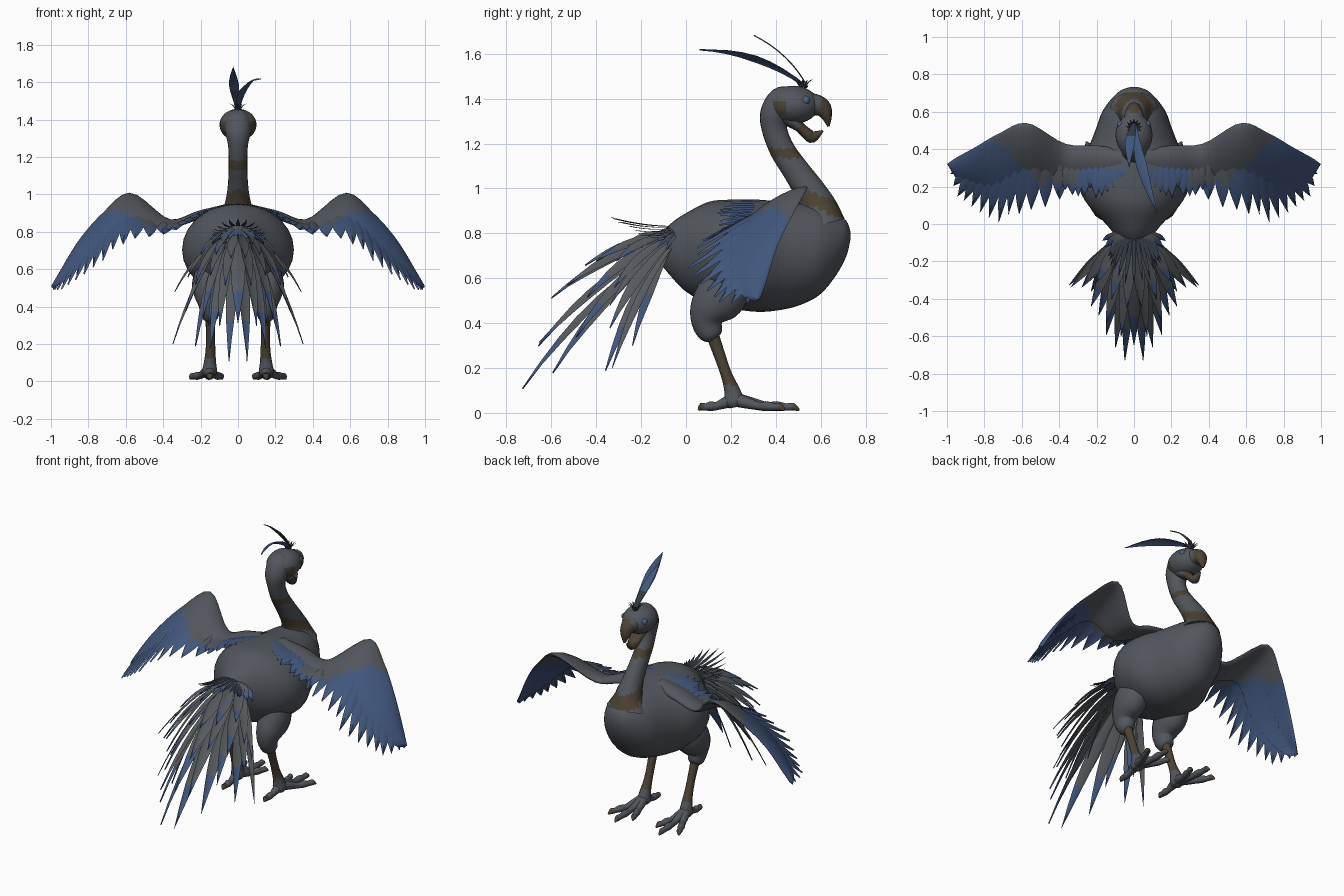
import bpy, bmesh, math, random
from mathutils import Vector as V

random.seed(4)
old = bpy.data.objects.get("Cube")
if old:
    bpy.data.objects.remove(old)


def material(name, rgb):
    m = bpy.data.materials.new(name)
    m.use_nodes = True
    m.diffuse_color = (*rgb, 1)
    bsdf = m.node_tree.nodes["Principled BSDF"]
    bsdf.inputs["Base Color"].default_value = (*rgb, 1)
    bsdf.inputs["Roughness"].default_value = 0.8
    return m


GRAY = material("slate gray", (.085, .093, .108))
BLUE = material("feather blue", (.054, .095, .205))
BROWN = material("dull brown", (.075, .055, .035))
DARK = material("dark feather", (.035, .042, .055))
QUILL = material("quill gray", (.098, .106, .116))
EYE = material("eye blue", (.07, .125, .26))


def finish(name, bm, mats, rule=None, mirror=False, fix=True):
    if fix:
        bmesh.ops.recalc_face_normals(bm, faces=bm.faces)
    for f in bm.faces:
        f.smooth = True
        if rule:
            f.material_index = rule(f.calc_center_median())
    me = bpy.data.meshes.new(name)
    bm.to_mesh(me)
    bm.free()
    for m in mats:
        me.materials.append(m)
    me.set_sharp_from_angle(angle=math.radians(45))
    ob = bpy.data.objects.new(name, me)
    bpy.context.collection.objects.link(ob)
    if mirror:
        ob.modifiers.new("Mirror", "MIRROR").use_mirror_merge = False


def sample(rows, u):
    """Smooth interpolation through table rows, u from 0 to 1."""
    n = len(rows) - 1
    s = min(max(u, 0), 1) * n
    i = min(int(s), n - 1)
    t = s - i
    p = [rows[min(max(i + k, 0), n)] for k in (-1, 0, 1, 2)]
    return [b + .5 * t * (c - a + t * (2*a - 5*b + 4*c - d + t * (3*(b - c) + d - a)))
            for a, b, c, d in zip(*p)]


def skin(bm, rings):
    """Join rings of points into a closed tube."""
    loops = [[bm.verts.new(p) for p in r] for r in rings]
    n = len(loops[0])
    for a, b in zip(loops, loops[1:]):
        for i in range(n):
            bm.faces.new((a[i], a[(i+1) % n], b[(i+1) % n], b[i]))
    bm.faces.new(loops[0])
    bm.faces.new(loops[-1])


def tube(bm, rows, steps=4, segs=16):
    """Rows are x, y, z, radius in the bend plane, radius across."""
    count = (len(rows) - 1) * steps
    pts = [sample(rows, i / count) for i in range(count + 1)]
    rings = []
    for i, p in enumerate(pts):
        d = V(pts[min(i+1, count)][:3]) - V(pts[max(i-1, 0)][:3])
        side = V((d.y, -d.x, 0)) if abs(d.x) > abs(d.y) else V((1, -d.x / (d.y or 1), 0))
        if abs(d.z) > 2 * abs(d.x):
            side = V((1, 0, 0))
        side.normalize()
        up = d.cross(side).normalized()
        rings.append([V(p[:3]) + up * p[3] * math.cos(a) + side * p[4] * math.sin(a)
                      for a in (math.tau * k / segs for k in range(segs))])
    skin(bm, rings)


def feather(bm, base, ctrl, tip, width, side, blue_from=2.0, full=.45, steps=8):
    """A folded, pointed blade along a curve; its end takes the second colour."""
    side = side.normalized()
    rows = []
    lift = (tip - base).cross(side).normalized() * width * .1
    for i in range(steps + 1):
        t = i / steps
        c = base * (1-t)**2 + ctrl * 2*t*(1-t) + tip * t*t
        w = width * (.35 + .65 * t / full if t < full else max(.02, 1 - ((t-full)/(1-full))**1.6)) / 2
        rows.append([bm.verts.new(p) for p in (c - side*w, c + lift, c + side*w)])
    for i, (a, b) in enumerate(zip(rows, rows[1:])):
        for k in (0, 1):
            f = bm.faces.new((a[k], a[k+1], b[k+1], b[k]))
            f.material_index = int((i + .5) / steps > blue_from)


# Body: rows are y, bottom, top, half width
bm = bmesh.new()
sections = [(-.11, .66, .80, .04), (-.06, .60, .85, .10), (0, .54, .89, .15), (.1, .485, .94, .245),
            (.2, .465, .95, .295), (.32, .45, .95, .29), (.43, .46, .94, .235),
            (.52, .485, .935, .20), (.6, .53, .92, .17), (.67, .615, .885, .12),
            (.715, .70, .855, .07), (.732, .77, .81, .02)]
rings = []
for i in range(45):
    y, lo, hi, w = sample(sections, i / 44)
    rings.append([V((w * math.cos(a), y, (lo+hi)/2 + (hi-lo)/2 * math.sin(a)))
                  for a in (math.tau * k / 28 for k in range(28))])
skin(bm, rings)
finish("body", bm, [GRAY])

# Neck with two brown bands
bm = bmesh.new()
tube(bm, [(0, .61, .84, .10, .13), (0, .59, .91, .085, .085), (0, .55, .99, .07, .062),
          (0, .49, 1.08, .06, .052), (0, .43, 1.17, .056, .05), (0, .395, 1.26, .056, .053),
          (0, .395, 1.33, .065, .068), (0, .43, 1.39, .065, .07), (0, .47, 1.40, .045, .05)], 6, 20)
finish("neck", bm, [GRAY, BROWN],
       lambda c: int(.915 < c.z + .4 * (c.y - .57) < .98 or 1.135 < c.z < 1.18))

# Head with brown cheek patches
bm = bmesh.new()
bmesh.ops.create_uvsphere(bm, u_segments=24, v_segments=16, radius=1)
for v in bm.verts:
    v.co = V((v.co.x * .099, .475 + v.co.y * .118, 1.372 + v.co.z * .085))
finish("head", bm, [GRAY, BROWN],
       lambda c: int(abs(c.x) > .05 and c.y < .44 and 1.32 < c.z < 1.385))

# Beak halves
bm = bmesh.new()
tube(bm, [(0, .50, 1.37, .063, .07), (0, .57, 1.372, .05, .055), (0, .608, 1.355, .042, .042),
          (0, .627, 1.32, .024, .03), (0, .635, 1.275, .005, .007)], 4, 14)
finish("upper_beak", bm, [GRAY, BROWN], lambda c: int(c.y > .60 or c.z < 1.325))
bm = bmesh.new()
tube(bm, [(0, .45, 1.32, .04, .06), (0, .505, 1.275, .024, .045), (0, .54, 1.243, .026, .038),
          (0, .565, 1.23, .026, .028), (0, .61, 1.257, .004, .006)], 4, 14)
finish("lower_beak", bm, [GRAY, BROWN], lambda c: int(c.y > .5))

# Eyes
bm = bmesh.new()
bmesh.ops.create_uvsphere(bm, u_segments=12, v_segments=8, radius=.02)
bmesh.ops.translate(bm, verts=bm.verts, vec=(.070, .532, 1.392))
finish("eyes", bm, [EYE], mirror=True)

# Crest: two long plumes and a tuft
bm = bmesh.new()
feather(bm, V((0, .54, 1.45)), V((.02, .32, 1.62)), V((.125, .06, 1.615)), .065, V((1, .25, .5)), 0)
feather(bm, V((0, .54, 1.45)), V((-.03, .46, 1.6)), V((-.025, .30, 1.68)), .055, V((1, 0, 0)), .4)
for i in range(12):
    a = math.tau * i / 12
    out = V((math.cos(a), math.sin(a), 0))
    base = V((0, .52, 1.44)) + out * .015
    feather(bm, base, base + V((0, 0, .03)), base + out * .03 + V((0, 0, .045)), .014,
            V((-out.y, out.x, 0)), steps=3)
finish("crest", bm, [DARK, BLUE], fix=False)

# Wing plan: x, leading y and z, trailing y and z
WING = [(.06, .40, .905, .22, .935), (.2, .42, .882, .17, .882), (.37, .43, .85, .155, .795),
        (.57, .54, 1.005, .125, .785), (.72, .485, .90, .05, .665), (.85, .41, .75, .09, .555),
        (.95, .355, .575, .19, .50), (.985, .33, .505, .31, .49)]


def wing_point(u, chord):
    x, ly, lz, ty, tz = sample(WING, u)
    return V((x, ly, lz)).lerp(V((x, ty, tz)), chord)


def wing_colour(c):
    return int(c.y < .22 + .92 * max(0, c.x - .5) or c.x > .78)


# Wing arm: thin cambered airfoil sections
bm = bmesh.new()
rings = []
for i in range(33):
    u = i / 32
    chord = wing_point(u, 1) - wing_point(u, 0)
    span = wing_point(min(u + .02, 1), .3) - wing_point(max(u - .02, 0), .3)
    normal = chord.cross(span).normalized()
    normal *= 1 if normal.z > 0 else -1
    ring = []
    for k in range(24):
        a = math.tau * k / 24
        f = (1 - math.cos(a)) / 2
        thick = .035 * (1 - .8 * u) * (1 - .75 * f) * math.sin(a)
        ring.append(wing_point(u, f * .66) + normal * (thick + .012 * math.sin(math.pi * f)))
    rings.append(ring)
skin(bm, rings)
finish("wing_arms", bm, [GRAY, BLUE], wing_colour, mirror=True)

# Flight feathers along the trailing edge and a shorter covert row above
bm = bmesh.new()
for i in range(19):
    u = .04 + .96 * i / 18
    lag = .14 * max(0, u - .35)
    root = wing_point(u - lag * 2, .3)
    tip = wing_point(u, 1.06 + random.uniform(-.06, .1) * (u < .9))
    across = wing_point(u - lag + .03, .7) - wing_point(u - lag - .03, .7)
    width = .066 + .022 * math.sin(math.pi * u)
    feather(bm, root, root.lerp(tip, .5) + V((0, 0, .012)), tip, width, across, full=.5)
for i in range(12):
    u = .01 + .3 * i / 11
    root, tip = wing_point(u, .4) + V((0, 0, .018)), wing_point(u, random.uniform(.85, 1.15))
    feather(bm, root, root.lerp(tip, .5) + V((0, 0, .015)), tip + V((0, 0, .008)), .055, V((1, 0, -.25)))
finish("flight_feathers", bm, [GRAY, BLUE],
       lambda c: 1 if c.x < .3 and c.y < .3 else wing_colour(c), mirror=True, fix=False)

# Tail: tip x, y, z, width and where the blue tip starts
TAIL = [(.05, -.73, .11, .07, .8), (.15, -.595, .18, .075, .75), (.23, -.36, .19, .07, .8),
        (.35, -.33, .20, .045, .9), (.10, -.66, .30, .07, .85), (.19, -.49, .34, .07, .75),
        (.28, -.34, .38, .065, .85), (.16, -.24, .30, .06, .6), (.07, -.60, .515, .07, .85),
        (.15, -.53, .57, .07, .85), (.23, -.44, .52, .07, .75), (.27, -.32, .56, .06, .85),
        (.04, -.45, .66, .07, .85), (.12, -.40, .68, .07, .8), (.20, -.31, .68, .065, .75),
        (.08, -.28, .74, .07, .7), (.14, -.20, .74, .065, .65), (.34, -.34, .48, .045, .85)]
bm = bmesh.new()
for x, y, z, width, blue in TAIL:
    for s in (-1, 1):
        tip = V((s * x, y, z))
        base = V((s * min(x * .3, .07), -.05, .74 + .08 * z))
        ctrl = base.lerp(tip, .5) + V((0, 0, .16 * (.85 - z) + .03))
        outward = V((s * (.35 + x), -.35, .65))
        feather(bm, base, ctrl, tip, width, (tip - base).cross(outward), blue, .55)
feather(bm, V((0, -.05, .77)), V((0, -.32, .68)), V((0, -.65, .31)), .08, V((1, 0, 0)), .7, .55)
# Short coverts hiding the quill roots
for i in range(11):
    a = math.pi * (i + .5) / 11
    base = V((.07 * math.cos(a), -.04, .79 + .04 * math.sin(a)))
    tip = base + V((.10 * math.cos(a), -.13 * math.sin(a) - .03, -.07))
    feather(bm, base, base.lerp(tip, .5) + V((0, 0, .02)), tip, .05, V((1, .5 * math.cos(a), 0)), .55)
finish("tail_feathers", bm, [QUILL, BLUE], fix=False)

# Dark ruff over the tail root
bm = bmesh.new()
for i in range(15):
    a = math.pi * (i + .5) / 15
    base = V((.06 * math.cos(a), -.04, .80 + .03 * math.sin(a)))
    reach = .14 + .14 * math.sin(a) ** 3 + random.uniform(-.02, .02)
    tip = base + V((.6 * reach * math.cos(a), -reach, -.02 + .06 * math.sin(a) ** 4))
    feather(bm, base, base.lerp(tip, .5) - V((0, 0, .02)), tip, .024, V((1, .4 * math.cos(a), 0)))
finish("tail_ruff", bm, [DARK], fix=False)

# Legs: thighs, shanks and feet
bm = bmesh.new()
tube(bm, [(.15, .20, .62, .10, .07), (.155, .16, .53, .115, .09), (.155, .11, .46, .095, .08),
          (.15, .095, .40, .07, .06), (.15, .115, .345, .05, .045), (.15, .125, .325, .02, .02)], 4, 16)
finish("thighs", bm, [GRAY], mirror=True)
bm = bmesh.new()
tube(bm, [(.15, .11, .37, .03, .03), (.147, .145, .27, .026, .024), (.147, .18, .17, .025, .026),
          (.15, .205, .10, .035, .033), (.152, .215, .05, .045, .04), (.153, .22, .025, .025, .025)], 4, 12)
finish("shanks", bm, [GRAY, BROWN], lambda c: int(c.z > .125), mirror=True)
bm = bmesh.new()
for tx, ty in ((.085, .43), (.16, .505), (.255, .44), (.15, .055)):
    a, b = V((.152, .215, .06)), V((tx, ty, .014))
    rows = []
    for t, z, r in ((0, .06, .032), (.3, .042, .024), (.5, .03, .018), (.65, .03, .022),
                    (.8, .026, .016), (.9, .027, .018), (1, .012, .004)):
        p = a.lerp(b, t)
        rows.append((p.x, p.y, z, r, r))
    tube(bm, rows, 2, 10)
finish("toes", bm, [GRAY, BROWN],
       lambda c: int(c.y > .475 or c.y < .075 or (c.y > .415 and (c.x < .1 or c.x > .235))), mirror=True)
